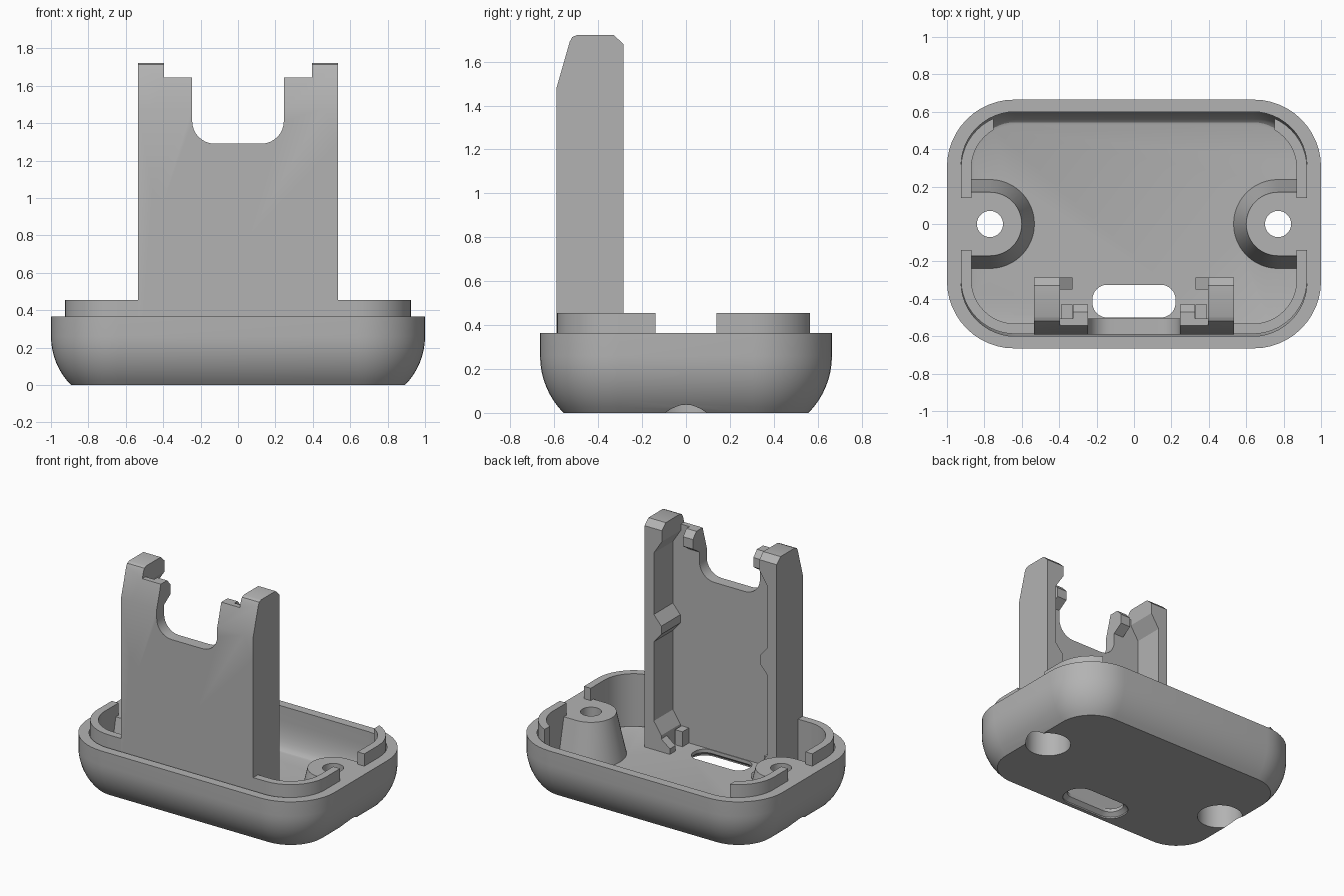
import bpy, bmesh
from math import sin, cos, pi, radians, sqrt

cube = bpy.data.objects.get("Cube")
if cube:
    bpy.data.objects.remove(cube, do_unlink=True)

grey = bpy.data.materials.new("plain_grey")
grey.use_nodes = True
colour = (0.45, 0.45, 0.45, 1)
grey.diffuse_color = colour
grey.node_tree.nodes["Principled BSDF"].inputs["Base Color"].default_value = colour


def loft(name, rings):
    """Skin closed rings of equal point count and cap both ends."""
    bm = bmesh.new()
    loops = [[bm.verts.new(p) for p in ring] for ring in rings]
    n = len(loops[0])
    for a, b in zip(loops, loops[1:]):
        for i in range(n):
            j = (i + 1) % n
            bm.faces.new((a[i], a[j], b[j], b[i]))
    bm.faces.new(loops[0][::-1])
    bm.faces.new(loops[-1])
    bmesh.ops.recalc_face_normals(bm, faces=bm.faces[:])
    mesh = bpy.data.meshes.new(name)
    bm.to_mesh(mesh)
    bm.free()
    mesh.materials.append(grey)
    ob = bpy.data.objects.new(name, mesh)
    bpy.context.collection.objects.link(ob)
    return ob


def rounded(hx, hy, r, z, cx=0, cy=0, steps=12):
    """Rounded rectangle ring with half sizes hx, hy."""
    pts = []
    for q, (sx, sy) in enumerate(((1, 1), (-1, 1), (-1, -1), (1, -1))):
        for i in range(steps + 1):
            a = (q + i / steps) * pi / 2
            pts.append((cx + sx * (hx - r) + r * cos(a), cy + sy * (hy - r) + r * sin(a), z))
    return pts


def circle(cx, r, z, n=40):
    return [(cx + r * cos(2 * pi * i / n), r * sin(2 * pi * i / n), z) for i in range(n)]


def box(name, x0, x1, y0, y1, z0, z1):
    return loft(name, [[(x0, y0, z), (x1, y0, z), (x1, y1, z), (x0, y1, z)] for z in (z0, z1)])


def prism_y(name, pts, y0, y1):
    return loft(name, [[(x, y, z) for x, z in pts] for y in (y0, y1)])


def combine(ob, other, op):
    """Apply a boolean and discard the second solid."""
    mod = ob.modifiers.new(op, "BOOLEAN")
    mod.operation, mod.solver, mod.object = op, "EXACT", other
    graph = bpy.context.evaluated_depsgraph_get()
    mesh = bpy.data.meshes.new_from_object(ob.evaluated_get(graph))
    ob.modifiers.clear()
    ob.data = mesh
    bpy.data.objects.remove(other, do_unlink=True)


RIM, FLOOR, R = 0.365, 0.06, 0.365

# Base tray: straight upper wall curving under to a flat bottom
angles = [radians(45 * i / 8) for i in range(8, -1, -1)]
outer = [(R * (1 - cos(a)), 0.26 - 0.26 * sin(a) / sin(pi / 4)) for a in angles]
outer.append((0, RIM))
base = loft("base_tray", [rounded(1 - d, 0.665 - d, 0.36 - d, z) for d, z in outer])

# Cavity with a rounded foot
inner = [(0.07 * (1 - sin(i * pi / 16)), FLOOR + 0.2 * (1 - cos(i * pi / 16))) for i in range(9)]
inner.append((0, RIM + 0.1))
cavity = loft("cavity", [rounded(0.925 - d, 0.6 - d, 0.29 - d, z) for d, z in inner])
combine(base, cavity, "DIFFERENCE")

# Screw bosses running into the side walls, with counterbored holes
for s in (-1, 1):
    rings = []
    for r, z in ((0.24, 0.05), (0.17, RIM)):
        arc = [(s * (0.77 - r * cos(a)), r * sin(a), z)
               for a in (radians(-90 + 180 * i / 24) for i in range(25))]
        rings.append([(s * 0.93, -r, z)] + arc + [(s * 0.93, r, z)])
    combine(base, loft("boss", rings), "UNION")
    combine(base, loft("counterbore", [circle(s * 0.77, 0.155, z) for z in (-0.1, 0.24)]), "DIFFERENCE")
    combine(base, loft("screw_hole", [circle(s * 0.77, 0.07, z) for z in (0.2, 0.5)]), "DIFFERENCE")

# Cable slot in the floor, flared underneath
slot = loft("slot", [rounded(0.2225 + d, 0.0875 + d, 0.08 + d, z, 0, -0.4125)
                     for d, z in ((0.03, -0.05), (0.03, 0.01), (0, 0.035), (0, 0.2))])
combine(base, slot, "DIFFERENCE")

# Locating lip, open at the sides and along the back
lip = loft("locating_lip", [rounded(0.925, 0.588, 0.29, z) for z in (FLOOR + 0.01, 0.455)])
combine(lip, loft("lip_inside", [rounded(0.87, 0.533, 0.235, z) for z in (0, 0.6)]), "DIFFERENCE")
combine(lip, box("side_gap", -1.2, 1.2, -0.14, 0.14, 0, 1), "DIFFERENCE")
combine(lip, box("back_gap", -0.75, 0.75, 0.3, 0.8, 0, 1), "DIFFERENCE")
box_front = box("front_gap", -0.5, 0.5, -0.8, -0.3, 0, 1)
combine(lip, box_front, "DIFFERENCE")

# Upright plate with a U-shaped notch
half = [(0.535, FLOOR - 0.01), (0.535, 1.8), (0.395, 1.8), (0.395, 1.645), (0.245, 1.645)]
half += [(0.125 + 0.12 * cos(a), 1.41 - 0.12 * sin(a)) for a in (i * pi / 16 for i in range(9))]
upright = prism_y("upright", half + [(-x, z) for x, z in reversed(half)], -0.59, -0.505)

for s in (-1, 1):
    # Side rail with a wide top and a pointed stop halfway up
    rail = [(0.535, 0.05), (0.535, 1.8), (0.395, 1.8), (0.395, 1.6), (0.46, 1.5), (0.46, 1.05),
            (0.4, 0.98), (0.4, 0.92), (0.46, 0.85), (0.46, 0.27), (0.4, 0.18), (0.4, 0.05)]
    combine(upright, prism_y("rail", [(s * x, z) for x, z in rail], -0.59, -0.285), "UNION")
    # Foot ledge and small stop block on the floor
    foot = [(0.42, 0.05), (0.33, 0.05), (0.33, 0.1), (0.42, 0.17)]
    combine(upright, prism_y("foot", [(s * x, z) for x, z in foot], -0.35, -0.285), "UNION")
    x0, x1 = sorted((s * 0.33, s * 0.39))
    combine(upright, box("stop_block", x0, x1, -0.52, -0.43, 0.05, 0.17), "UNION")
    # Clip hook behind the plate ear
    hook = [(-0.52, 1.47), (-0.43, 1.53), (-0.43, 1.6), (-0.47, 1.645), (-0.52, 1.645)]
    clip = loft("clip", [[(s * x, y, z) for y, z in hook] for x in (0.245, 0.325)])
    combine(upright, clip, "UNION")

# Trim the upright to its sloped side outline
side = [(-0.59, 0), (-0.59, 1.48), (-0.53, 1.69), (-0.518, 1.712), (-0.495, 1.722),
        (-0.33, 1.722), (-0.285, 1.68), (-0.285, 0)]
trim = loft("trim", [[(x, y, z) for y, z in side] for x in (-0.7, 0.7)])
combine(upright, trim, "INTERSECT")

for ob in (base, lip, upright):
    bpy.ops.object.select_all(action="DESELECT")
    ob.select_set(True)
    bpy.context.view_layer.objects.active = ob
    bpy.ops.object.shade_smooth_by_angle(angle=radians(25))
